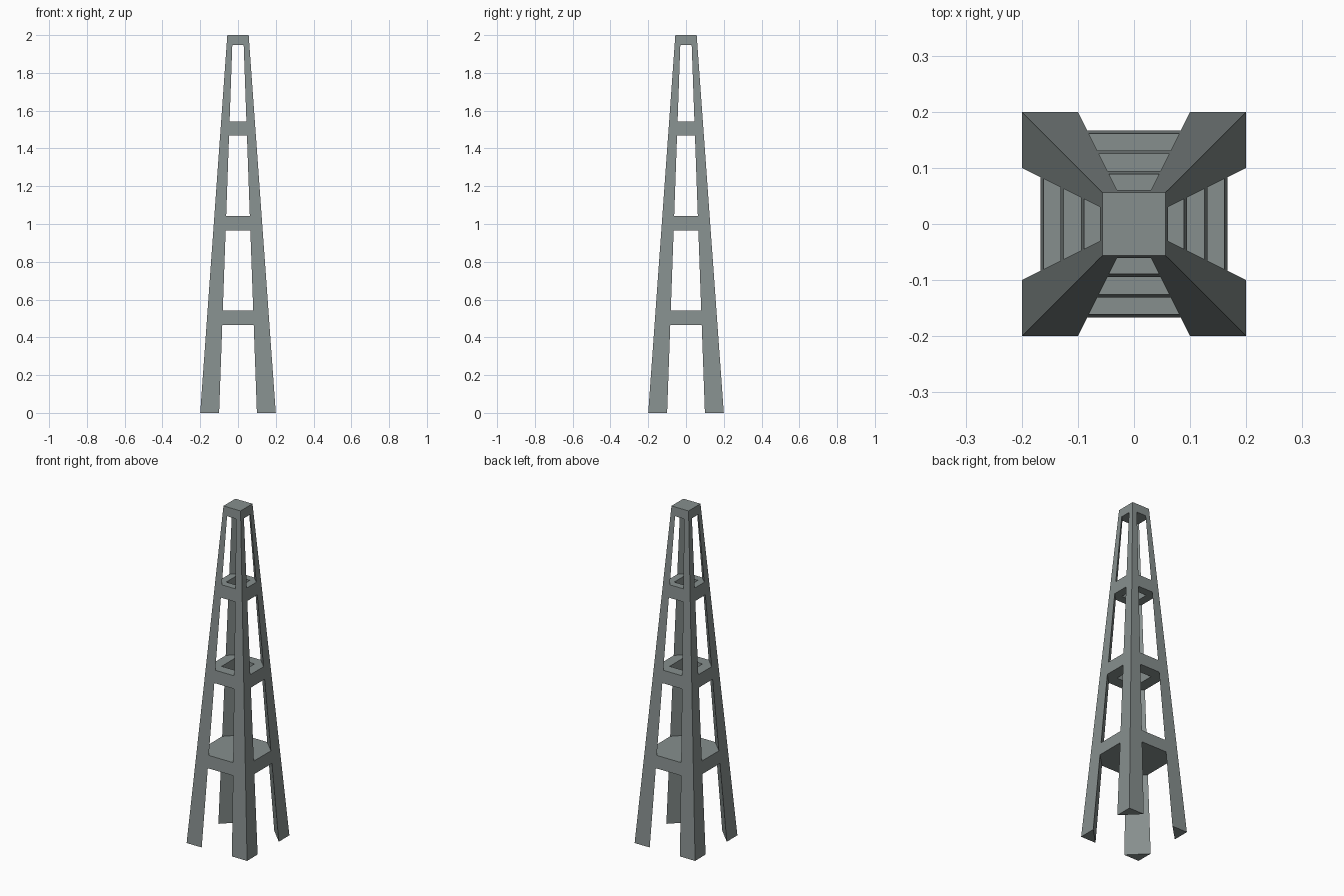
import bpy
import bmesh
import math

if "Cube" in bpy.data.objects:
    bpy.data.objects.remove(bpy.data.objects["Cube"])

BASE, TOP, HEIGHT = 0.2, 0.0565, 2.0
CAP_Z = 1.947

# Dark grey metal
metal = bpy.data.materials.new("dark_metal")
metal.diffuse_color = (0.24, 0.275, 0.27, 1)
metal.use_nodes = True
metal.node_tree.nodes["Principled BSDF"].inputs["Base Color"].default_value = metal.diffuse_color


def outer(z):
    # half-width of the tapered tower at height z
    return BASE + (TOP - BASE) * z / HEIGHT


def finish(name, bm):
    bmesh.ops.remove_doubles(bm, verts=bm.verts, dist=1e-5)
    bmesh.ops.recalc_face_normals(bm, faces=bm.faces)
    mesh = bpy.data.meshes.new(name)
    bm.to_mesh(mesh)
    bm.free()
    mesh.materials.append(metal)
    obj = bpy.data.objects.new(name, mesh)
    bpy.context.collection.objects.link(obj)
    return obj


def loop(bm, points, z):
    return [bm.verts.new((x, y, z)) for x, y in points]


def bridge(bm, a, b):
    n = len(a)
    for i in range(n):
        j = (i + 1) % n
        bm.faces.new((a[i], a[j], b[j], b[i]))


def frustum(name, profile, z0, z1):
    # closed solid whose profile shrinks with the tower taper
    bm = bmesh.new()
    low, high = (loop(bm, [(x * outer(z), y * outer(z)) for x, y in profile], z)
                 for z in (z0, z1))
    bridge(bm, low, high)
    bm.faces.new(low)
    bm.faces.new(high)
    return finish(name, bm)


def ring(name, profile, z0, z1, hole):
    # platform with a square opening
    bm = bmesh.new()
    square = [(math.copysign(hole, x), math.copysign(hole, y)) for x, y in profile]
    loops = []
    for z in (z0, z1):
        loops.append(loop(bm, [(x * outer(z), y * outer(z)) for x, y in profile], z))
        loops.append(loop(bm, square, z))
    out0, in0, out1, in1 = loops
    for a, b in ((out0, out1), (out1, in1), (in1, in0), (in0, out0)):
        bridge(bm, a, b)
    return finish(name, bm)


# Four triangular corner legs
for sx, sy, side in ((1, -1, "front_right"), (-1, -1, "front_left"),
                     (1, 1, "back_right"), (-1, 1, "back_left")):
    frustum(side + "_leg", [(sx, sy), (sx * 0.5, sy), (sx, sy * 0.5)], 0, CAP_Z)

# Platforms fitted between the legs: solid lowest, open upper two
octagon = [(0.5, -1), (1, -0.5), (1, 0.5), (0.5, 1),
           (-0.5, 1), (-1, 0.5), (-1, -0.5), (-0.5, -1)]
frustum("lower_platform", octagon, 0.466, 0.541)
for name, z in (("middle_platform", 1.004), ("upper_platform", 1.506)):
    ring(name, octagon, z - 0.0375, z + 0.0375, outer(z) * 0.5)

# Solid cap
frustum("top_cap", [(1, -1), (1, 1), (-1, 1), (-1, -1)], CAP_Z, HEIGHT)
